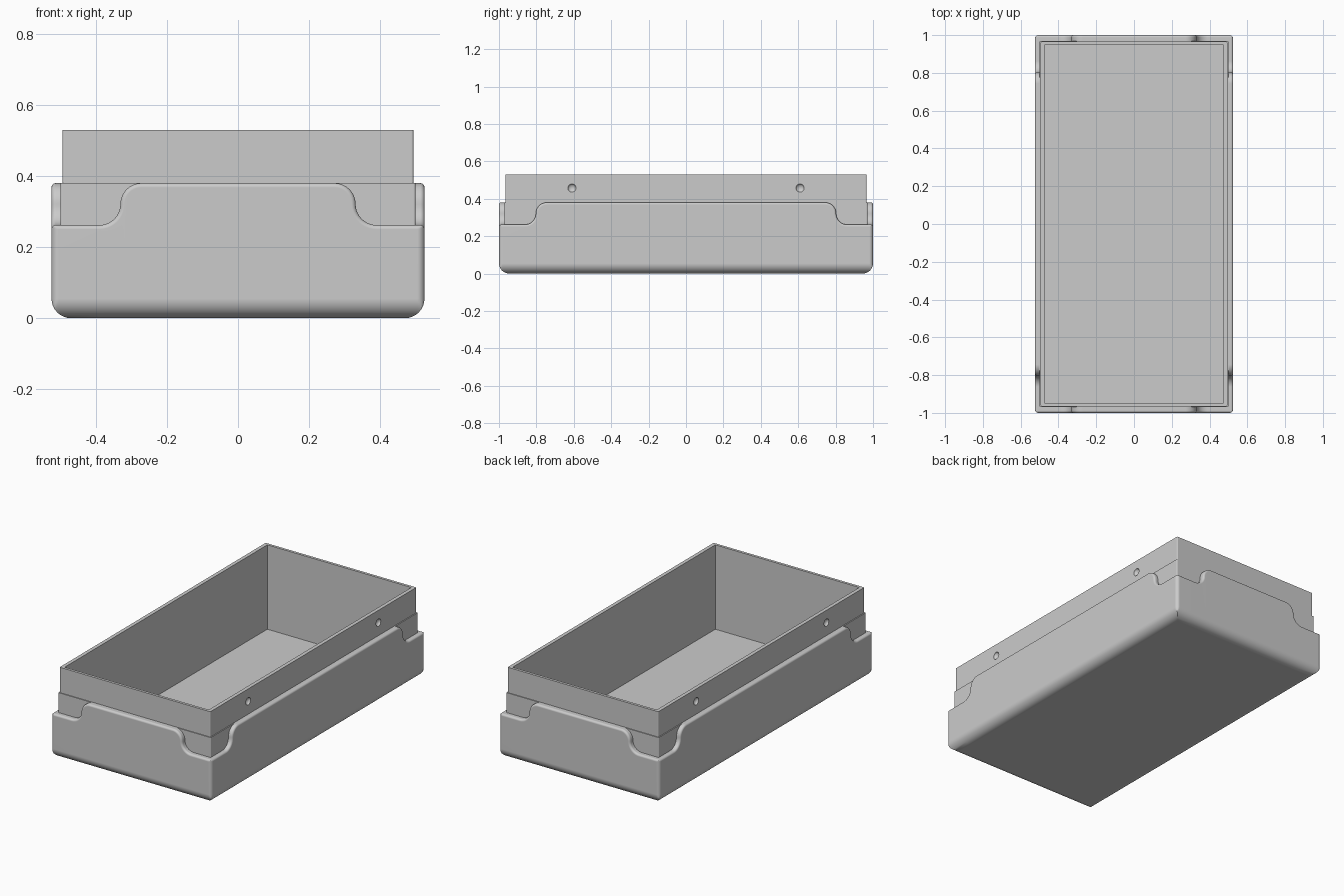
import bpy, bmesh
from math import sin, cos, pi, radians

if "Cube" in bpy.data.objects:
    bpy.data.objects.remove(bpy.data.objects["Cube"])

grey = bpy.data.materials.new("plain_grey")
grey.use_nodes = True
colour = (0.6, 0.6, 0.6, 1)
grey.diffuse_color = colour
grey.node_tree.nodes["Principled BSDF"].inputs["Base Color"].default_value = colour

HX, HY = 0.525, 1.0              # outer half sizes
CORNER, FOOT, LIP = 0.02, 0.055, 0.012   # corner, base and rim radii
LOW, HIGH = 0.262, 0.38          # rim heights
ARC = (HIGH - LOW) / 2


def finish(name, bm):
    bmesh.ops.remove_doubles(bm, verts=bm.verts, dist=1e-5)
    bmesh.ops.recalc_face_normals(bm, faces=bm.faces)
    mesh = bpy.data.meshes.new(name)
    bm.to_mesh(mesh)
    bm.free()
    mesh.materials.append(grey)
    obj = bpy.data.objects.new(name, mesh)
    bpy.context.collection.objects.link(obj)
    return obj


def smooth(obj):
    bpy.ops.object.select_all(action='DESELECT')
    obj.select_set(True)
    bpy.context.view_layer.objects.active = obj
    bpy.ops.object.shade_smooth_by_angle(angle=radians(35))
    mod = obj.modifiers.new("even_shading", 'WEIGHTED_NORMAL')
    mod.keep_sharp = True


def bridge(bm, rings):
    for a, b in zip(rings, rings[1:]):
        for i in range(len(a)):
            j = (i + 1) % len(a)
            bm.faces.new((a[i], a[j], b[j], b[i]))


def rim_curve(step):
    """S-shaped rim of one wall: (along, height, normal along, normal up)."""
    n = 10
    left = []
    for i in range(n + 1):
        a = -pi / 2 + pi / 2 * i / n
        left.append((-step - ARC + ARC * cos(a), LOW + ARC + ARC * sin(a), -cos(a), -sin(a)))
    for i in range(n + 1):
        a = pi - pi / 2 * i / n
        left.append((-step + ARC + ARC * cos(a), LOW + ARC + ARC * sin(a), cos(a), sin(a)))
    return left + [(-s, z, -ns, nz) for s, z, ns, nz in reversed(left)]


# Outer tray: one column of points per position around the outline
columns = []     # x, y, height, rim normal in x, y, z
walls = [((1, 0), HX, HY, 0.331), ((0, 1), HY, HX, 0.803),
         ((-1, 0), HX, HY, 0.331), ((0, -1), HY, HX, 0.803)]
for (ux, uy), half, out, step in walls:
    ox, oy = uy * out, -ux * out
    for s, z, ns, nz in rim_curve(step):
        columns.append((ox + ux * s, oy + uy * s, z, ux * ns, uy * ns, nz))
    for i in range(7):
        a = pi / 2 * i / 6
        s, o = half - CORNER + CORNER * sin(a), out - CORNER + CORNER * cos(a)
        columns.append((ux * s + uy * o, uy * s - ux * o, LOW, 0, 0, 1))


def inset(x, y, d):
    return max(d - HX, min(HX - d, x)), max(d - HY, min(HY - d, y))


bm = bmesh.new()
rings = []
for i in range(9):               # rounded base edge
    a = pi / 2 * i / 8
    ring = []
    for x, y, z, nx, ny, nz in columns:
        px, py = inset(x - nx * LIP, y - ny * LIP, FOOT * (1 - sin(a)))
        ring.append(bm.verts.new((px, py, FOOT * (1 - cos(a)))))
    rings.append(ring)
for i in range(8):               # rounded rim, then its flat inner ledge
    a = pi / 2 * min(i, 6) / 6
    e = LIP * (1 - sin(a))
    d = LIP * (1 - cos(a)) if i < 7 else 0.03
    ring = []
    for x, y, z, nx, ny, nz in columns:
        px, py = inset(x - nx * e, y - ny * e, d)
        ring.append(bm.verts.new((px, py, z - nz * e)))
    rings.append(ring)
bridge(bm, rings)
bm.faces.new(rings[0])
smooth(finish("outer_tray", bm))

# Inner box: stacked rounded rectangles, stepped in slightly above the tray
bm = bmesh.new()
rings = []
for hx, hy, z, r in [(0.5, 0.97, 0.012, 0.006), (0.5, 0.97, HIGH, 0.006),
                     (0.494, 0.965, HIGH, 0.006), (0.494, 0.965, 0.53, 0.006),
                     (0.472, 0.949, 0.53, 0.001), (0.472, 0.949, 0.03, 0.001)]:
    ring = []
    for k, (sx, sy) in enumerate([(1, 1), (-1, 1), (-1, -1), (1, -1)]):
        for i in range(4):
            a = pi / 2 * (k + i / 3)
            ring.append(bm.verts.new((sx * (hx - r) + r * cos(a), sy * (hy - r) + r * sin(a), z)))
    rings.append(ring)
bridge(bm, rings)
bm.faces.new(rings[0])
bm.faces.new(rings[-1])
box = finish("inner_box", bm)

# Shallow round dimples in the long sides
bm = bmesh.new()
for sx in (-1, 1):
    for sy in (-1, 1):
        new = bmesh.ops.create_uvsphere(bm, u_segments=24, v_segments=12, radius=0.022)["verts"]
        bmesh.ops.scale(bm, verts=new, vec=(0.7, 1, 1))
        bmesh.ops.translate(bm, verts=new, vec=(sx * 0.494, sy * 0.61, 0.457))
cutter = finish("dimple_cutter", bm)
cutter.hide_render = True
cut = box.modifiers.new("dimples", 'BOOLEAN')
cut.operation, cut.object, cut.solver = 'DIFFERENCE', cutter, 'EXACT'
bpy.context.view_layer.objects.active = box
bpy.ops.object.modifier_apply(modifier=cut.name)
bpy.data.objects.remove(cutter)
smooth(box)
